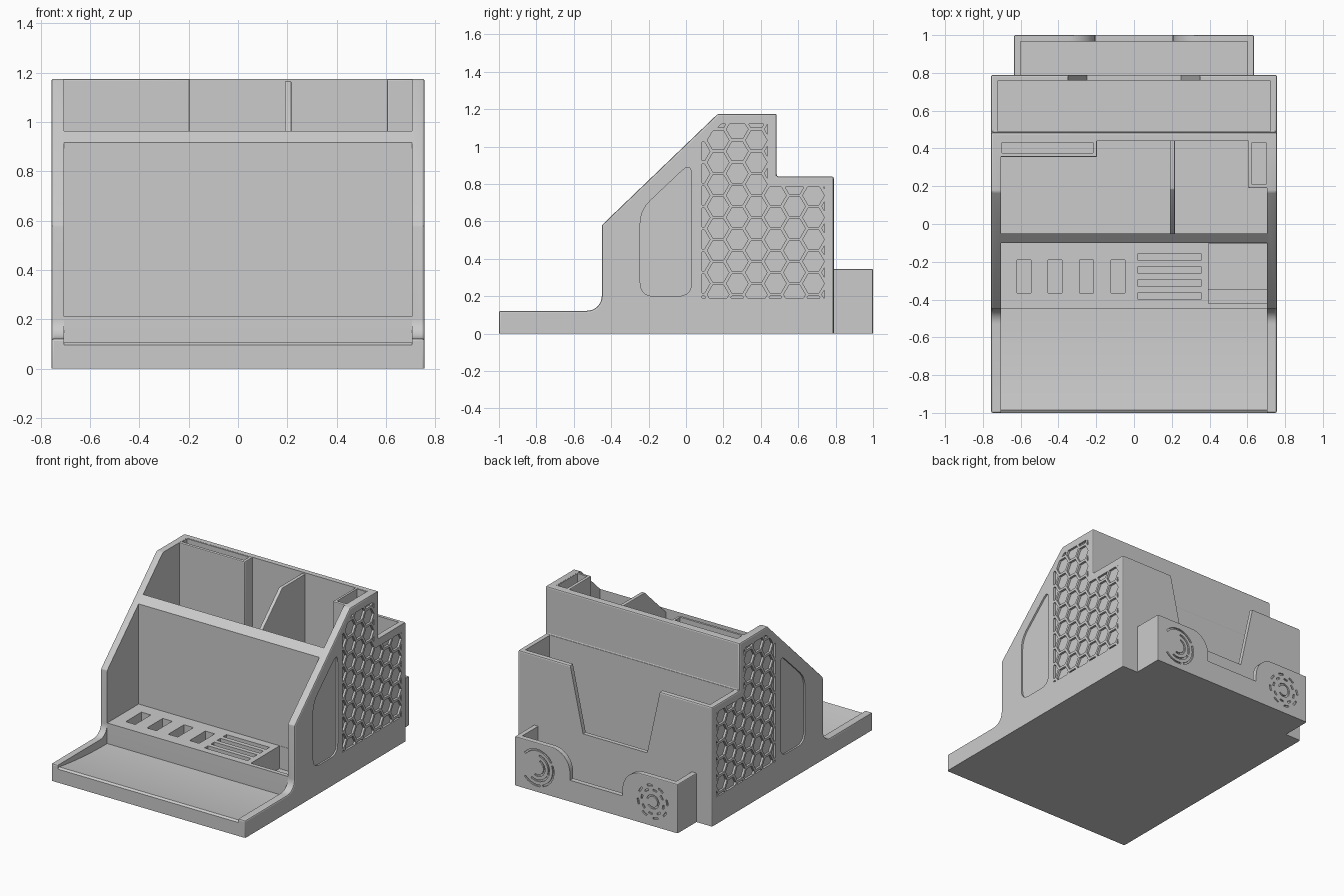
import bpy, bmesh, math
from mathutils import Vector

cube = bpy.data.objects.get("Cube")
if cube:
    bpy.data.objects.remove(cube, do_unlink=True)

grey = bpy.data.materials.new("plain grey plastic")
grey.use_nodes = True
COLOR = (0.6, 0.6, 0.6, 1)
grey.diffuse_color = COLOR
grey.node_tree.nodes["Principled BSDF"].inputs["Base Color"].default_value = COLOR


# ---------- helpers ----------
def prism(bm, pts, axis, lo, hi):
    """Extrude a flat outline along one axis between lo and hi."""
    def place(p, d):
        return {"x": (d, p[0], p[1]), "y": (p[0], d, p[1]), "z": (p[0], p[1], d)}[axis]
    a = [bm.verts.new(place(p, lo)) for p in pts]
    b = [bm.verts.new(place(p, hi)) for p in pts]
    bm.faces.new(a)
    bm.faces.new(b[::-1])
    for i in range(len(pts)):
        j = (i + 1) % len(pts)
        bm.faces.new((a[i], b[i], b[j], a[j]))


def box(bm, x, y, z):
    prism(bm, [(x[0], y[0]), (x[1], y[0]), (x[1], y[1]), (x[0], y[1])], "z", *z)


def arc(cx, cz, r, start, end, n=8):
    angles = [math.radians(start + (end - start) * i / n) for i in range(n + 1)]
    return [(cx + r * math.cos(t), cz + r * math.sin(t)) for t in angles]


def rounded(pts, r, n=5):
    """Round each corner of an outline with a small curve."""
    out = []
    for i, p in enumerate(pts):
        p = Vector(p)
        a = p + (Vector(pts[i - 1]) - p).normalized() * r
        b = p + (Vector(pts[(i + 1) % len(pts)]) - p).normalized() * r
        for k in range(n + 1):
            t = k / n
            out.append(tuple(a * (1 - t) ** 2 + p * 2 * t * (1 - t) + b * t * t))
    return out


def make(name, bm, helper=False):
    bmesh.ops.recalc_face_normals(bm, faces=bm.faces[:])
    me = bpy.data.meshes.new(name)
    bm.to_mesh(me)
    bm.free()
    ob = bpy.data.objects.new(name, me)
    bpy.context.collection.objects.link(ob)
    ob.hide_render = helper
    if not helper:
        me.materials.append(grey)
    return ob


def boolean(ob, cutter, operation="DIFFERENCE"):
    mod = ob.modifiers.new("cut", "BOOLEAN")
    mod.operation, mod.solver, mod.object = operation, "EXACT", cutter
    bpy.context.view_layer.objects.active = ob
    bpy.ops.object.modifier_apply(modifier=mod.name)
    bpy.data.objects.remove(cutter, do_unlink=True)


def soften(bm, width, keep):
    """Small bevel on the sharp edges that pass the keep rule."""
    bmesh.ops.recalc_face_normals(bm, faces=bm.faces[:])
    edges = [e for e in bm.edges if e.calc_face_angle(0) > 0.4 and keep(e)]
    bmesh.ops.bevel(bm, geom=edges, offset=width, segments=2, profile=0.5, affect="EDGES")


W, IN = 0.757, 0.705
above = lambda e: max(v.co.z for v in e.verts) > 0.01

# ---------- organizer body: one solid from its side outline ----------
bm = bmesh.new()
prism(bm, [(-1, 0), (-1, 0.122)] + arc(-0.53, 0.202, 0.08, -90, 0)
      + [(-0.45, 0.58), (0.17, 1.175), (0.485, 1.175), (0.485, 0.84), (0.79, 0.84), (0.79, 0)],
      "x", -W, W)
soften(bm, 0.01, above)
body = make("organizer_body", bm)

# main cavities: curved front tray with step, upper compartment, rear compartment
bm = bmesh.new()
floor = [(-0.985 + 0.535 * t, 0.065 + 0.04 * (1 - t) ** 2) for t in [i / 10 for i in range(11)]]
prism(bm, [(-0.1, 0.21), (-0.1, 1.3), (-1.1, 1.3), (-1.1, 0.095), (-1, 0.095)] + floor
      + [(-0.45, 0.21)], "x", -IN, IN)
box(bm, (-IN, IN), (-0.05, 0.44), (0.05, 1.3))
box(bm, (-0.72, 0.72), (0.49, 0.76), (0.05, 1.3))
boolean(body, make("cavity_cutter", bm, True))

# slots in the step, cable bay with ledge, rear notch, recessed side panels
bm = bmesh.new()
for i in range(4):
    x = -0.583 + 0.166 * i
    box(bm, (x - 0.037, x + 0.037), (-0.365, -0.19), (0.09, 0.3))
    y = -0.175 - 0.069 * i
    box(bm, (0.02, 0.355), (y - 0.019, y + 0.019), (0.09, 0.3))
prism(bm, [(-0.42, 0.3), (-0.42, 0.1), (-0.345, 0.1), (-0.345, 0.05), (-0.102, 0.05), (-0.102, 0.3)],
      "x", 0.395, 0.703)
prism(bm, [(-0.36, 0.9), (-0.35, 0.84), (-0.25, 0.385), (0.25, 0.385), (0.35, 0.84), (0.36, 0.9)],
      "y", 0.7, 0.9)
panel = rounded([(-0.245, 0.2), (0.03, 0.2), (0.03, 0.92), (-0.245, 0.66)], 0.075)
for s in (-1, 1):
    prism(bm, panel, "x", s * (W - 0.012), s * 0.8)
boolean(body, make("detail_cutter", bm, True))

# honeycomb relief on both sides, trimmed to a stepped area
bm = bmesh.new()
R = 0.068
for col in range(8):
    for row in range(10):
        cy = 0.07 + col * 1.5 * R
        cz = 0.15 + (row + 0.5 * (col % 2)) * math.sqrt(3) * R
        for s in (-1, 1):
            prism(bm, arc(cy, cz, R - 0.01, 0, 300, 5), "x", s * (W - 0.015), s * 0.8)
hexes = make("honeycomb_cutter", bm, True)
bm = bmesh.new()
prism(bm, [(0.085, 0.19), (0.74, 0.19), (0.74, 0.785), (0.435, 0.785), (0.435, 1.12),
           (0.19, 1.12), (0.085, 1.03)], "x", -0.9, 0.9)
boolean(hexes, make("honeycomb_area", bm, True), "INTERSECT")
boolean(body, hexes)

# ---------- compartment divider ----------
bm = bmesh.new()
prism(bm, [(-0.06, 0.04), (-0.06, 0.93), (0.185, 1.165), (0.45, 1.165), (0.45, 0.04)],
      "x", 0.19, 0.216)
soften(bm, 0.004, above)
divider = make("divider", bm)


# ---------- narrow pockets in the upper compartment ----------
def pocket(name, x, y):
    bm = bmesh.new()
    box(bm, x, y, (0.04, 1.174))
    soften(bm, 0.006, above)
    ob = make(name, bm)
    bm = bmesh.new()
    box(bm, (x[0] + 0.02, x[1] - 0.02), (y[0] + 0.02, y[1] - 0.02), (0.06, 1.3))
    boolean(ob, make("pocket_cutter", bm, True))
    return ob


wide = pocket("wide_pocket", (-0.72, -0.196), (0.355, 0.452))
small = pocket("small_pocket", (0.605, 0.72), (0.19, 0.452))

# ---------- rear tray with a dipped back wall ----------
bm = bmesh.new()
box(bm, (-0.635, 0.635), (0.785, 1.0), (0, 0.345))
soften(bm, 0.006, lambda e: above(e) and max(v.co.y for v in e.verts) > 0.9)
tray = make("rear_tray", bm)
bm = bmesh.new()
box(bm, (-0.6, 0.6), (0.79, 0.965), (0.05, 0.5))
boolean(tray, make("tray_cutter", bm, True))
half = [(0.205, 0.15)] + arc(0.35, 0.2, 0.145, 180, 90) + [(0.35, 0.5)]
bm = bmesh.new()
prism(bm, half + [(-x, z) for x, z in reversed(half)], "y", 0.9, 1.1)
boolean(tray, make("dip_cutter", bm, True))

# engraved ring and gear ornaments on the tray's back
bm = bmesh.new()


def groove(cx, cz, r, start, end):
    prism(bm, arc(cx, cz, r + 0.006, start, end) + arc(cx, cz, r - 0.006, end, start),
          "y", 0.99, 1.1)


for r, spans in ((0.125, ((40, 150), (160, 250), (260, 320))),
                 (0.09, ((100, 200), (210, 300))), (0.055, ((110, 290),))):
    for start, end in spans:
        groove(0.46, 0.17, r, start, end)
for i in range(16):
    groove(-0.44, 0.17, 0.115 if i % 2 else 0.085, i * 22.5 + 1, i * 22.5 + 21)
groove(-0.44, 0.17, 0.045, 20, 320)
boolean(tray, make("ornament_cutter", bm, True))

# ---------- shading ----------
for ob in (body, divider, wide, small, tray):
    bpy.ops.object.select_all(action="DESELECT")
    ob.select_set(True)
    bpy.context.view_layer.objects.active = ob
    bpy.ops.object.shade_smooth_by_angle(angle=math.radians(20))
